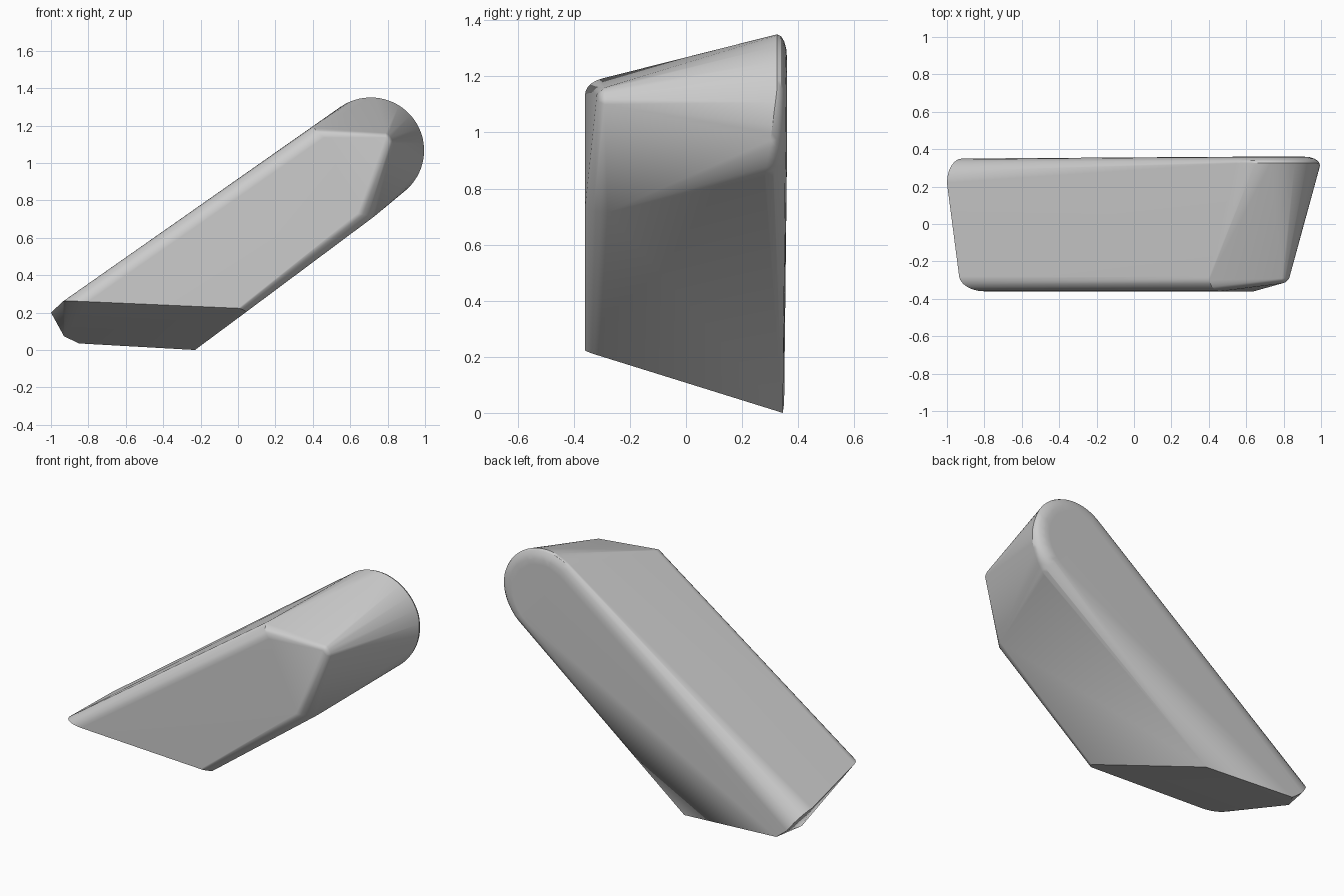
import bpy, bmesh
from math import radians, sin, cos, pi
from mathutils import Vector

cube = bpy.data.objects.get("Cube")
if cube:
    bpy.data.objects.remove(cube, do_unlink=True)

grey = bpy.data.materials.new("plain grey")
grey.use_nodes = True
colour = (0.6, 0.6, 0.6, 1)
grey.diffuse_color = colour
grey.node_tree.nodes["Principled BSDF"].inputs["Base Color"].default_value = colour


def rounded(start, end, corner, steps=6):
    """Quarter ellipse from start to end, bulging towards corner."""
    a, b, c = Vector(start), Vector(end), Vector(corner)
    centre = a + b - c
    return [centre + (a - centre) * cos(t) + (b - centre) * sin(t)
            for t in (pi / 2 * i / steps for i in range(steps + 1))]


points = []

# Lower end: rounded back corner, rounded front corner and slanted foot
points += rounded((-1, .22, .2), (-.92, .35, .09), (-1, .35, .2))
points += [(-.93, .22, .073), (-.85, .35, .035), (-.23, .345, 0)]
points += rounded((-.935, -.28, .26), (-.8, -.36, .258), (-.925, -.36, .265))
points += rounded((.045, -.31, .204), (0, -.36, .223), (.03, -.36, .219), 4)

# Upper end at the back: large round end with a softened rim
for i in range(33):
    angle = radians(125 - 178 * i / 32)
    sink = .045 * max(0, i / 32 - .6) / .4
    outer = Vector((.71 + .285 * cos(angle), .325 - sink, 1.067 + .283 * sin(angle)))
    inner = Vector((.71 + .2 * cos(angle), .36, 1.067 + .2 * sin(angle)))
    corner = Vector((outer.x, .36, outer.z))
    points += rounded(outer, inner, corner, 4)

# Upper end at the front: clipped corner
points += rounded((.4, -.28, 1.195), (.46, -.36, 1.135), (.4, -.36, 1.19))
points += rounded((.73, -.28, .715), (.64, -.36, .73), (.71, -.345, .715), 4)
points += rounded((.79, -.29, 1.16), (.83, -.29, 1.1), (.825, -.29, 1.15), 4)
points += [(.79, -.318, 1.135), (.81, -.312, 1.11)]

# Wrap the outline points in one closed skin
bm = bmesh.new()
for p in points:
    bm.verts.new(p)
hull = bmesh.ops.convex_hull(bm, input=bm.verts[:])
loose = {g for g in hull["geom_interior"] + hull["geom_unused"]
         if isinstance(g, bmesh.types.BMVert)}
bmesh.ops.delete(bm, geom=list(loose), context="VERTS")
bmesh.ops.remove_doubles(bm, verts=bm.verts[:], dist=.002)
bmesh.ops.dissolve_limit(bm, angle_limit=radians(1), verts=bm.verts[:], edges=bm.edges[:])
bmesh.ops.recalc_face_normals(bm, faces=bm.faces[:])

mesh = bpy.data.meshes.new("slanted_block")
bm.to_mesh(mesh)
bm.free()
mesh.materials.append(grey)
block = bpy.data.objects.new("slanted_block", mesh)
bpy.context.collection.objects.link(block)

# Smooth the rounds while keeping the foot edges sharp
bpy.ops.object.select_all(action="DESELECT")
block.select_set(True)
bpy.context.view_layer.objects.active = block
bpy.ops.object.shade_smooth_by_angle(angle=radians(32))
weighted = block.modifiers.new("weighted_normals", "WEIGHTED_NORMAL")
weighted.keep_sharp = True
